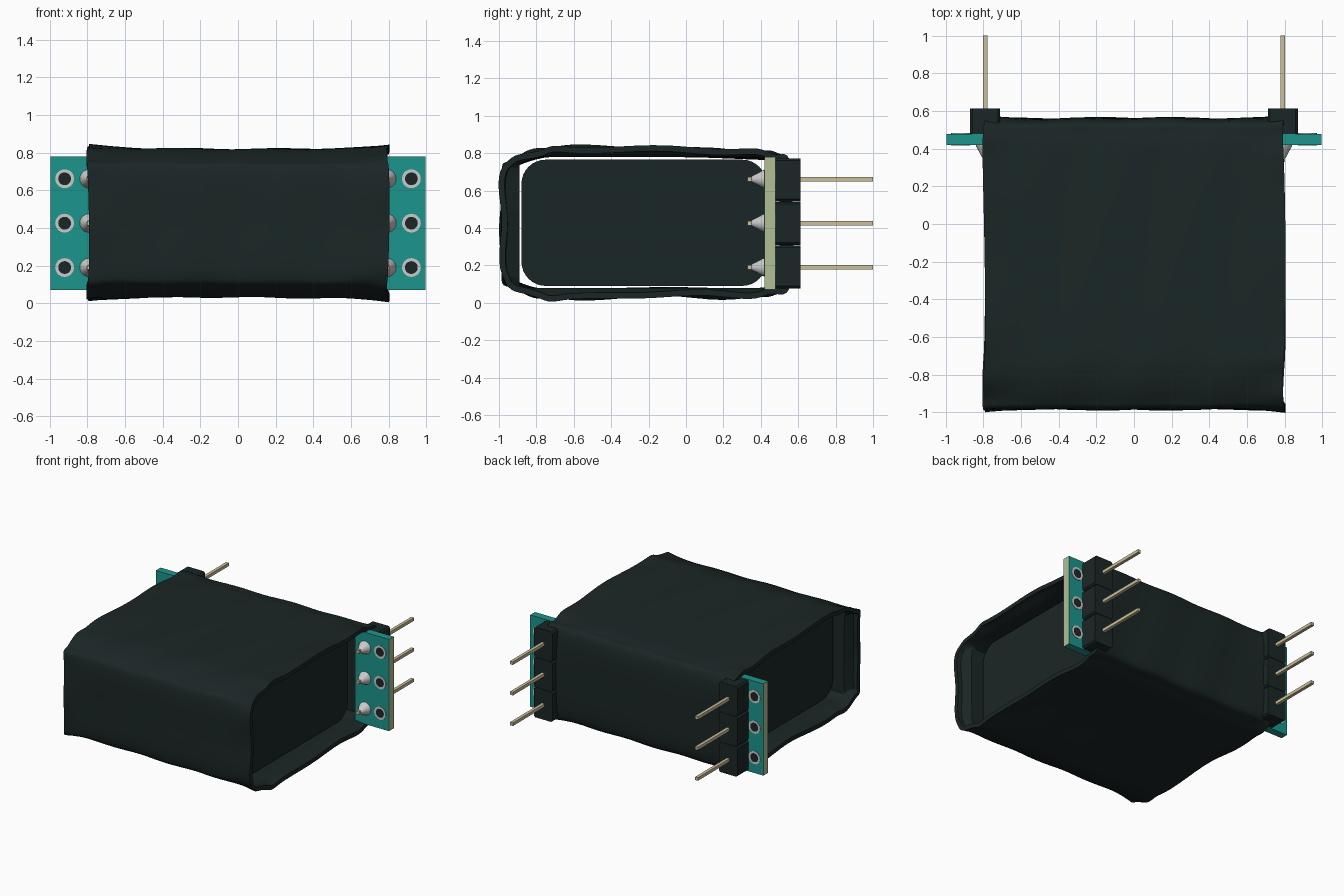
import bpy, bmesh, math
from mathutils import Vector, Matrix

if "Cube" in bpy.data.objects:
    bpy.data.objects.remove(bpy.data.objects["Cube"])


def mat(name, rgb):
    m = bpy.data.materials.new(name)
    m.diffuse_color = (*rgb, 1)
    m.use_nodes = True
    m.node_tree.nodes["Principled BSDF"].inputs["Base Color"].default_value = m.diffuse_color
    return m


BLACK = mat("black_plastic", (0.011, 0.019, 0.019))
TEAL = mat("teal_mask", (0.012, 0.305, 0.262))
PALE = mat("pale_laminate", (0.44, 0.52, 0.30))
TAN = mat("tan_metal", (0.60, 0.52, 0.32))
SILVER = mat("silver_solder", (0.60, 0.60, 0.60))


def finish(name, bm, *mats, smooth=None):
    bmesh.ops.recalc_face_normals(bm, faces=bm.faces[:])
    me = bpy.data.meshes.new(name)
    bm.to_mesh(me)
    bm.free()
    ob = bpy.data.objects.new(name, me)
    bpy.context.collection.objects.link(ob)
    for m in mats:
        me.materials.append(m)
    if smooth:
        bpy.ops.object.select_all(action='DESELECT')
        ob.select_set(True)
        bpy.context.view_layer.objects.active = ob
        bpy.ops.object.shade_smooth_by_angle(angle=math.radians(smooth))
    return ob


def box(name, lo, hi, *mats):
    lo, hi = Vector(lo), Vector(hi)
    bm = bmesh.new()
    bmesh.ops.create_cube(bm, size=1, matrix=Matrix.Translation((lo + hi) / 2)
                          @ Matrix.Diagonal((*(hi - lo), 1)))
    return finish(name, bm, *mats)


def prism(name, pts, vec, m, smooth=None):
    """Extrude a flat outline of 3D points along vec."""
    bm = bmesh.new()
    f = bm.faces.new([bm.verts.new(p) for p in pts])
    ext = bmesh.ops.extrude_face_region(bm, geom=[f])
    bmesh.ops.translate(bm, vec=vec,
                        verts=[v for v in ext["geom"] if isinstance(v, bmesh.types.BMVert)])
    return finish(name, bm, m, smooth=smooth)


def lathe_y(name, x, z, profile, m, n=20, closed=False):
    """Revolve (radius, y) points about a y-directed axis."""
    bm = bmesh.new()
    rings = [[bm.verts.new((x + r * math.cos(a), y, z + r * math.sin(a)))
              for a in (2 * math.pi * i / n for i in range(n))] for r, y in profile]
    pairs = list(zip(rings, rings[1:]))
    if closed:
        pairs.append((rings[-1], rings[0]))
    for a, b in pairs:
        for i in range(n):
            bm.faces.new((a[i], a[(i + 1) % n], b[(i + 1) % n], b[i]))
    if not closed:
        bm.faces.new(rings[0])
        bm.faces.new(rings[-1])
    return finish(name, bm, m, smooth=40)


def catmull(pts, steps):
    out, n = [], len(pts)
    for i in range(n):
        p0, p1, p2, p3 = (Vector(pts[(i + k - 1) % n]) for k in range(4))
        for s in range(steps):
            t = s / steps
            out.append(0.5 * (2 * p1 + (p2 - p0) * t + (2 * p0 - 5 * p1 + 4 * p2 - p3) * t * t
                              + (3 * p1 - p0 - 3 * p2 + p3) * t ** 3))
    return out


# wrinkled shrink sleeve: an open tube along x, thin at the rims, thicker inside
PROFILE = [(-.995, .42), (-.99, .15), (-.93, .075), (-.78, .025), (-.6, .018), (-.1, .035),
           (.3, .025), (.46, .042), (.56, .10), (.574, .42), (.56, .745), (.47, .803),
           (.3, .818), (-.1, .83), (-.6, .835), (-.78, .822), (-.93, .77), (-.99, .70)]
outer = catmull(PROFILE, 6)
N = len(outer)
normals = []
for i in range(N):
    d = (outer[(i + 1) % N] - outer[i - 1]).normalized()
    normals.append(Vector((d.y, -d.x)))      # outward for this winding
M = 48
bm = bmesh.new()
rings = []
for inner in (False, True):
    stations = [-1 + 2 * k / M for k in range(M + 1)]
    for t in (reversed(stations) if inner else stations):
        ring = []
        for i, p in enumerate(outer):
            a = 2 * math.pi * i / N
            flare = 0.012 * (abs(t) ** 8 - 1)
            wave = 0.006 * math.sin(3 * a + 4 * t) * math.sin(7 * t + a)
            crease = 0.007 * abs(t) ** 6 * math.sin(13 * a + 5 * t)
            q = p + normals[i] * (flare + wave + crease - (0.032 if inner else 0))
            if inner and abs(t) < 0.93:
                q = Vector((min(max(q.x, -.89), .50), min(max(q.y, .08), .778)))
            x = t * (0.797 + 0.007 * math.sin(4 * a + 2 * t))
            ring.append(bm.verts.new((x, q.x, max(q.y, 0.0))))
        rings.append(ring)
for k in range(len(rings)):
    a, b = rings[k], rings[(k + 1) % len(rings)]
    for i in range(N):
        bm.faces.new((a[i], a[(i + 1) % N], b[(i + 1) % N], b[i]))
finish("shrink_sleeve", bm, BLACK, smooth=50)

# rounded module body inside the sleeve
loop = []
R, Y0, Y1, Z0, Z1 = 0.13, -0.88, 0.43, 0.09, 0.765
for cy, cz, s in ((Y1 - R, Z1 - R, 0), (Y0 + R, Z1 - R, 1), (Y0 + R, Z0 + R, 2), (Y1 - R, Z0 + R, 3)):
    for k in range(9):
        a = (s + k / 8) * math.pi / 2
        loop.append((-0.64, cy + R * math.cos(a), cz + R * math.sin(a)))
prism("module_body", loop, (1.28, 0, 0), BLACK, smooth=40)

# one connector board with header, pins, solder and plated holes per side
for side, s in (("left", -1), ("right", 1)):
    xs = sorted((s * 0.705, s * 0.995))
    board = box(side + "_board", (xs[0], .42, .07), (xs[1], .478, .778), TEAL, PALE)
    for p in board.data.polygons:
        p.material_index = 1 if abs(p.normal.x) > 0.5 else 0
    for i in range(3):
        z = 0.19 + 0.2355 * i
        tag = f"{side}_{i + 1}"
        xp, xh = s * 0.79, s * 0.92
        # chamfered header segment
        w, h, c = 0.08, 0.115, 0.012
        pts = [(w, h - c), (w - c, h), (c - w, h), (-w, h - c),
               (-w, c - h), (c - w, -h), (w - c, -h), (w, c - h)]
        zc = 0.424 + (i - 1) * 0.2325
        prism("header_" + tag, [(xp + a, .478, zc + b) for a, b in pts], (0, .135, 0), BLACK)
        box("pin_" + tag, (xp - .012, .33, z - .012), (xp + .012, 1.0, z + .012), TAN)
        lathe_y("solder_" + tag, xp, z,
                [(.05, .421), (.046, .408), (.03, .38), (.018, .355), (.014, .35)], SILVER)
        lathe_y("hole_ring_" + tag, xh, z,
                [(.05, .416), (.05, .482), (.034, .482), (.034, .416)], SILVER, closed=True)
        lathe_y("hole_plug_" + tag, xh, z, [(.034, .417), (.034, .481)], BLACK)
